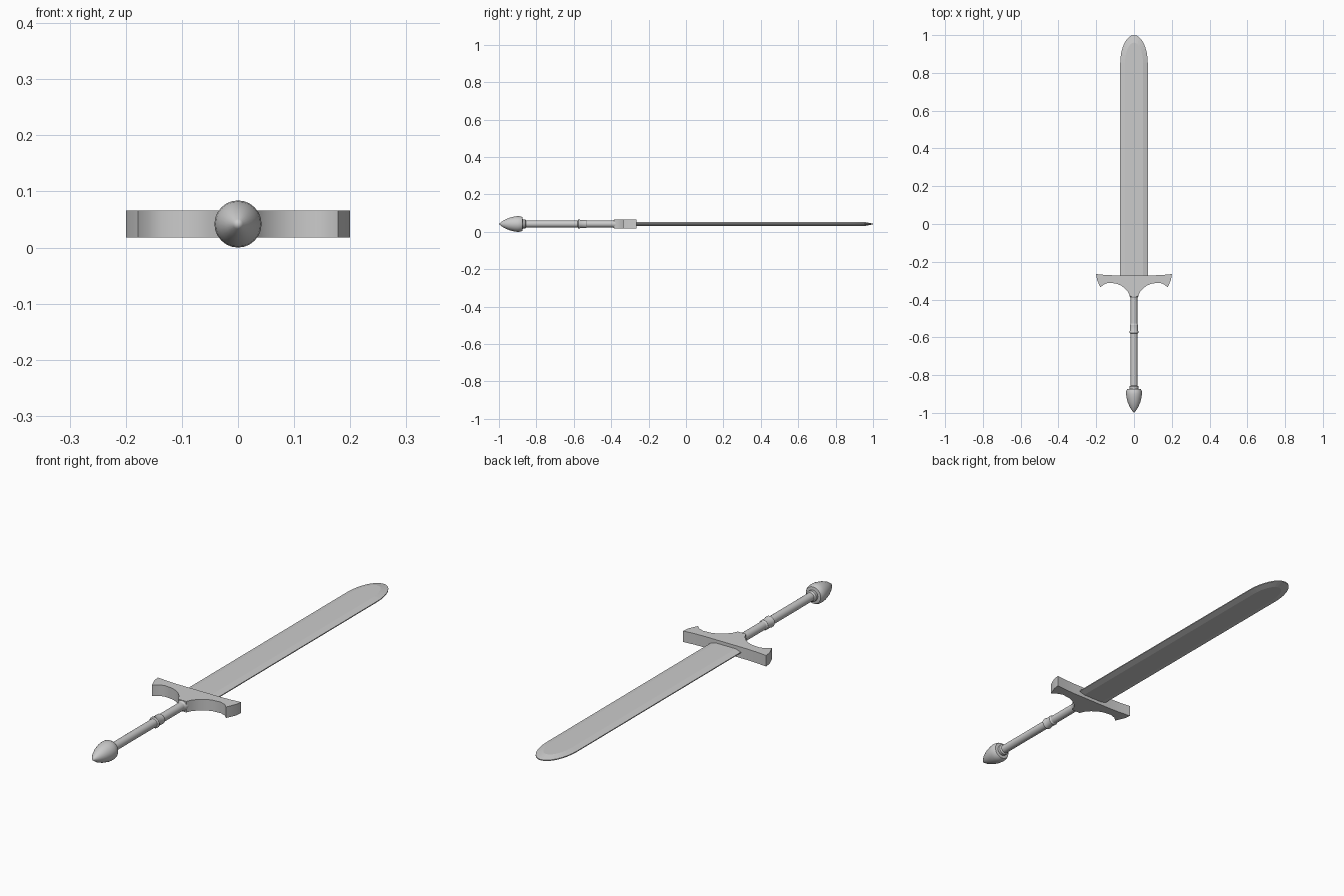
import bpy, bmesh, math

if "Cube" in bpy.data.objects:
    bpy.data.objects.remove(bpy.data.objects["Cube"])

ZC = 0.042  # height of the sword's centre line


def finish(name, bm, angle=None):
    bmesh.ops.recalc_face_normals(bm, faces=bm.faces)
    mesh = bpy.data.meshes.new(name)
    bm.to_mesh(mesh)
    bm.free()
    ob = bpy.data.objects.new(name, mesh)
    bpy.context.collection.objects.link(ob)
    ob.location.z = ZC
    if angle:
        bpy.ops.object.select_all(action='DESELECT')
        ob.select_set(True)
        bpy.context.view_layer.objects.active = ob
        bpy.ops.object.shade_smooth_by_angle(angle=math.radians(angle))
    return ob


def mirrored(half):
    """Close a right-hand outline by mirroring it across x = 0."""
    return half + [(-x, y) for x, y in reversed(half) if x > 1e-6]


def turned(name, profile, sides=24, angle=35):
    """Revolve (y, radius) points around the sword axis."""
    bm = bmesh.new()
    rings = []
    for y, r in profile:
        if r == 0:
            rings.append([bm.verts.new((0, y, 0))] * sides)
        else:
            rings.append([bm.verts.new((r * math.cos(2 * math.pi * i / sides), y,
                                        r * math.sin(2 * math.pi * i / sides)))
                          for i in range(sides)])
    for a, b in zip(rings, rings[1:]):
        for i in range(sides):
            j = (i + 1) % sides
            bm.faces.new(list(dict.fromkeys([a[i], a[j], b[j], b[i]])))
    for ring in (rings[0], rings[-1]):
        if ring[0] is not ring[1]:
            bm.faces.new(ring)
    return finish(name, bm, angle)


# Blade: thin sharp rim with bevels rising to flat faces
def blade_outline(w, y0, y1, steps=8):
    half = [(w, -0.29)]
    for i in range(steps + 1):
        t = math.pi / 2 * i / steps
        half.append((w * math.cos(t) if i < steps else 0, y0 + (y1 - y0) * math.sin(t)))
    return mirrored(half)


rim, flat = blade_outline(0.073, 0.85, 1.0), blade_outline(0.048, 0.85, 0.96)
bm = bmesh.new()
layers = [[bm.verts.new((x, y, z)) for x, y in pts]
          for pts, z in ((flat, 0.010), (rim, 0.002), (rim, -0.002), (flat, -0.010))]
n = len(rim)
for a, b in zip(layers, layers[1:]):
    for i in range(n):
        j = (i + 1) % n
        bm.faces.new((a[i], a[j], b[j], b[i]))
bm.faces.new(layers[0])
bm.faces.new(layers[-1])
finish("blade", bm)

# Crossguard: extruded outline with drooping flared ends
guard = mirrored([(0, -0.272), (0.10, -0.272), (0.15, -0.27), (0.20, -0.265),
                  (0.196, -0.295), (0.178, -0.336), (0.16, -0.32), (0.135, -0.311),
                  (0.095, -0.315), (0.07, -0.325), (0.048, -0.341), (0.03, -0.362),
                  (0.02, -0.384)])
bm = bmesh.new()
face = bm.faces.new([bm.verts.new((x, y, -0.024)) for x, y in guard])
out = bmesh.ops.extrude_face_region(bm, geom=[face])
bmesh.ops.translate(bm, vec=(0, 0, 0.048),
                    verts=[v for v in out["geom"] if isinstance(v, bmesh.types.BMVert)])
finish("crossguard", bm, 30)

# Grip with collars at both ends and a ring in the middle
turned("grip", [(-0.35, 0.018), (-0.875, 0.018)])
turned("guard_collar", [(-0.35, 0.024), (-0.382, 0.024), (-0.392, 0.018)])
turned("grip_ring", [(-0.528, 0.018), (-0.534, 0.022), (-0.565, 0.021),
                     (-0.570, 0.024), (-0.576, 0.024), (-0.580, 0.018)])
turned("pommel_collar", [(-0.855, 0.018), (-0.860, 0.024), (-0.870, 0.024), (-0.878, 0.022)])

# Pommel: pointed acorn shape
turned("pommel", [(-0.872, 0.022), (-0.874, 0.036), (-0.884, 0.041), (-0.900, 0.042),
                  (-0.918, 0.040), (-0.945, 0.033), (-0.970, 0.022), (-0.990, 0.009),
                  (-1.0, 0)])
